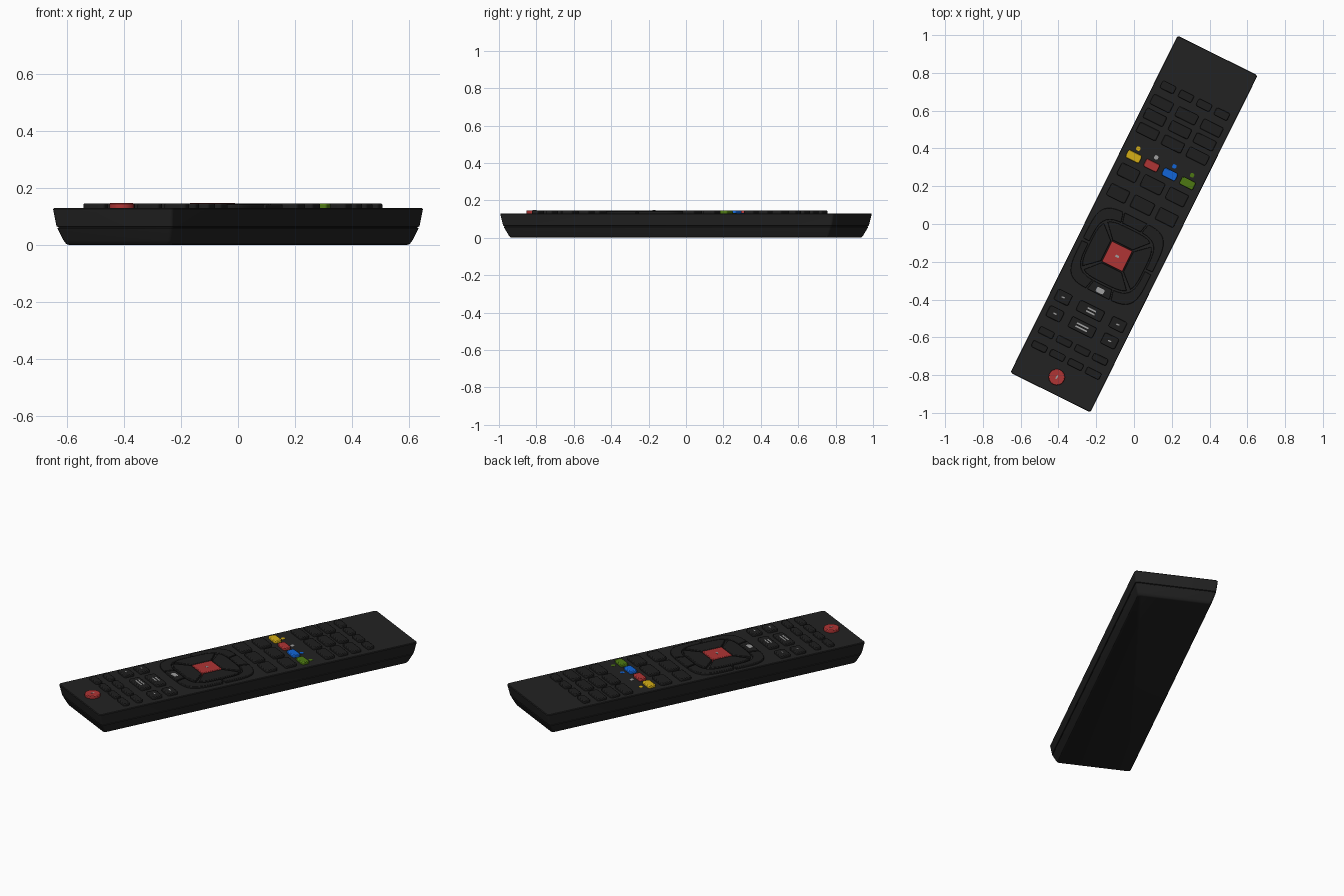
import bpy, bmesh, math

if "Cube" in bpy.data.objects:
    bpy.data.objects.remove(bpy.data.objects["Cube"])

YAW = math.radians(-26.4)          # whole remote lies turned on the ground
TOP = 0.13                         # height of the face plate


def material(name, rgb):
    m = bpy.data.materials.new(name)
    m.diffuse_color = (*rgb, 1)
    m.use_nodes = True
    m.node_tree.nodes["Principled BSDF"].inputs["Base Color"].default_value = m.diffuse_color
    return m


BODY = material("body black", (0.016, 0.016, 0.016))
KEY = material("key black", (0.013, 0.013, 0.013))
RED = material("red", (0.43, 0.035, 0.035))
YELLOW = material("yellow", (0.66, 0.42, 0.008))
BLUE = material("blue", (0.006, 0.13, 0.68))
GREEN = material("green", (0.075, 0.19, 0.006))
GREY = material("print grey", (0.35, 0.35, 0.35))


def loft(name, rings, mat, bevel=0.0):
    """Skin a stack of equal-length rings and cap both ends."""
    bm = bmesh.new()
    vs = [[bm.verts.new(p) for p in r] for r in rings]
    n = len(vs[0])
    for a, b in zip(vs, vs[1:]):
        for i in range(n):
            bm.faces.new((a[i], a[(i + 1) % n], b[(i + 1) % n], b[i]))
    bm.faces.new(vs[0][::-1])
    bm.faces.new(vs[-1])
    bmesh.ops.recalc_face_normals(bm, faces=bm.faces)
    me = bpy.data.meshes.new(name)
    bm.to_mesh(me)
    bm.free()
    me.materials.append(mat)
    ob = bpy.data.objects.new(name, me)
    bpy.context.collection.objects.link(ob)
    ob.rotation_euler.z = YAW
    bpy.ops.object.select_all(action='DESELECT')
    ob.select_set(True)
    bpy.context.view_layer.objects.active = ob
    bpy.ops.object.shade_smooth_by_angle(angle=math.radians(30))
    if bevel:
        b = ob.modifiers.new("edge", 'BEVEL')
        b.width, b.segments, b.limit_method = bevel, 2, 'ANGLE'
        b.angle_limit = math.radians(50)
    return ob


def rounded(hx, hy, r, z=0.0, cx=0.0, cy=0.0, seg=4):
    pts = []
    for k, (sx, sy) in enumerate(((1, 1), (-1, 1), (-1, -1), (1, -1))):
        for i in range(seg + 1):
            a = math.pi / 2 * (k + i / seg)
            pts.append((cx + sx * (hx - r) + r * math.cos(a),
                        cy + sy * (hy - r) + r * math.sin(a), z))
    return pts


def slab(name, outline, mat, z0, z1, bevel=0.004):
    return loft(name, [[(x, y, z) for x, y, *_ in outline] for z in (z0, z1)], mat, bevel)


def key(name, u, v, w, h, mat=KEY, top=0.145, r=0.01):
    return slab(name, rounded(w / 2, h / 2, r, cx=u, cy=v), mat, TOP - 0.01, top)


def mark(name, u, v, w, h, mat=GREY, z=0.145):
    return slab(name, rounded(w / 2, h / 2, h * 0.3, cx=u, cy=v, seg=2), mat, z - 0.003, z + 0.001, 0)


# Body: tapered shell with a parting groove
profile = [(0, .200, .945), (.004, .207, .952), (.015, .213, .959), (.058, .2275, .980),
           (.060, .2250, .977), (.063, .2250, .977), (.065, .2290, .983),
           (.115, .2350, .994), (.126, .2365, .996), (.130, .2335, .993)]
loft("body", [rounded(hx, hy, 0.013, z) for z, hx, hy in profile], BODY)

# Number pad: one row of four, three rows of three
FOUR = (-.16, -.054, .053, .158)
for i, u in enumerate(FOUR):
    key(f"upper_key_{i}", u, .728, .08, .043)
for j, v in enumerate((.637, .555, .471)):
    for i, u in enumerate((-.152, -.004, .142)):
        key(f"number_key_{j}_{i}", u, v, .118, .058)

# Four coloured keys with their printed marks
for u, m in zip(FOUR, (YELLOW, RED, BLUE, GREEN)):
    colour = m.name
    key(f"{colour}_key", u, .319, .08, .045, m)
    mark(f"{colour}_print", u + .003, .368, .022, .022, m if m is not RED else GREY, TOP)

# Two rows above the navigation pad
for j, v in enumerate((.229, .108)):
    for i, u in enumerate((-.147, -.004, .14)):
        key(f"menu_key_{j}_{i}", u, v, .12 - .01 * (i != 1), .07)

# Navigation pad
CU, CV = -.004, -.193


def ring_point(deg, ax, ay, n):
    c, s = math.cos(math.radians(deg)), math.sin(math.radians(deg))
    k = (abs(c) ** n + abs(s) ** n) ** (-1 / n)
    return CU + ax * k * c, CV + ay * k * s


def sector(name, d0, d1, inner, outer, top, steps=14):
    """Key filling an angle range between two squared-off rings."""
    ds = [d0 + (d1 - d0) * i / steps for i in range(steps + 1)]
    pts = [ring_point(d, *outer) for d in ds] + [ring_point(d, *inner) for d in reversed(ds)]
    return slab(name, pts, KEY, TOP - .01, top, 0.003)


key("ok_key", CU, CV, .122, .122, RED, .147, .003)
for i in range(4):
    sector(f"arrow_key_{i}", i * 90 - 42, i * 90 + 42, (.066, .066, 30), (.16, .16, 4), .146)
PAD_IN, PAD_OUT = (.167, .170, 4), (.205, .225, 4.5)
for i, (a, b) in enumerate(((2, 70), (110, 178), (182, 250), (290, 358))):
    sector(f"corner_key_{i}", a, b, PAD_IN, PAD_OUT, .142)
for nm, a in (("pad_top_key", 90), ("pad_bottom_key", 270)):
    sector(nm, a - 18, a + 18, PAD_IN, PAD_OUT, .143, 8)

# Rows below the pad: small, wide, small
for j, v in enumerate((-.515, -.612)):
    for i, (u, w) in enumerate(((-.163, .085), (-.002, .145), (.16, .085))):
        key(f"volume_key_{j}_{i}", u, v, w, .062)
        if i != 1:
            mark(f"volume_print_{j}_{i}", u, v, .018, .007)

# Two slim rows of four
for j, v in enumerate((-.722, -.804)):
    for i, u in enumerate(FOUR):
        key(f"play_key_{j}_{i}", u, v, .085, .038)

# Power key
key("power_key", -.006, -.908, .086, .086, RED, .147, .042)

# Small printed marks
mark("power_print", -.006, -.908, .008, .022, z=.147)
mark("ok_print", CU, CV, .02, .012, z=.147)
mark("home_print", CU, -.396, .045, .028, z=.143)
for k in (-1, 1):
    mark(f"wide_print_a_{k}", .002, -.515 + k * .009, .05, .008)
    mark(f"wide_print_b_{k}", -.004, -.612 + k * .009, .07, .008)
